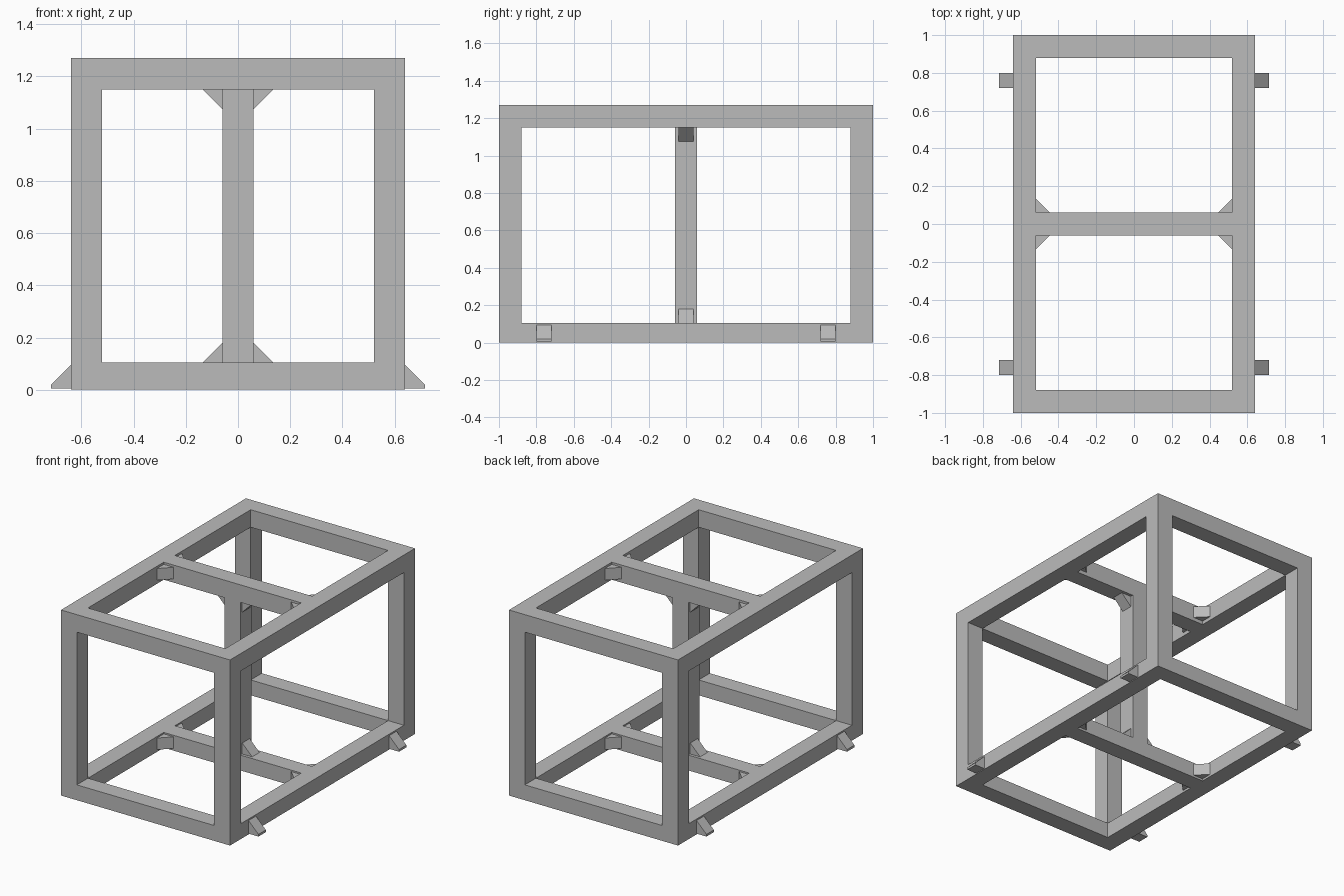
import bpy
import bmesh
from mathutils import Matrix, Vector

cube = bpy.data.objects.get("Cube")
if cube:
    bpy.data.objects.remove(cube, do_unlink=True)

# Overall sizes
W, D, H = 0.64, 1.0, 1.27      # half width, half depth, height
BEAM = 0.12                    # beam thickness
LOW, HIGH = 0.105, 1.15        # top of bottom rails, underside of top rails
IN_X, IN_Y, HALF = W - BEAM, D - BEAM, BEAM / 2
LEG, LIP, THICK = 0.075, 0.015, 0.08   # gusset size

grey = bpy.data.materials.new("painted grey")
grey.use_nodes = True
colour = (0.5, 0.5, 0.5, 1)
grey.diffuse_color = colour
grey.node_tree.nodes["Principled BSDF"].inputs["Base Color"].default_value = colour


def add_object(name, bm):
    bmesh.ops.recalc_face_normals(bm, faces=bm.faces)
    mesh = bpy.data.meshes.new(name)
    bm.to_mesh(mesh)
    bm.free()
    mesh.materials.append(grey)
    obj = bpy.data.objects.new(name, mesh)
    bpy.context.collection.objects.link(obj)
    return obj


def box(name, low, high):
    low, high = Vector(low), Vector(high)
    bm = bmesh.new()
    bmesh.ops.create_cube(bm, size=1, matrix=Matrix.Translation((low + high) / 2)
                          @ Matrix.Diagonal((high - low).to_4d()))
    return add_object(name, bm)


def gusset(name, corner, along, up):
    """Clipped triangular block filling the corner between two directions."""
    corner, along, up = Vector(corner), Vector(along), Vector(up)
    side = along.cross(up) * THICK
    profile = [(0, 0), (LEG, 0), (LEG, LIP), (0, LEG + LIP)]
    bm = bmesh.new()
    face = bm.faces.new([bm.verts.new(corner - side / 2 + along * a + up * b)
                         for a, b in profile])
    ext = bmesh.ops.extrude_face_region(bm, geom=[face])
    bmesh.ops.translate(bm, vec=side,
                        verts=[v for v in ext["geom"] if isinstance(v, bmesh.types.BMVert)])
    return add_object(name, bm)


# Outer frame with crossbeams: a solid block with the openings cut through
frame = box("frame", (-W, -D, 0), (W, D, H))
cutters = [
    box("side_opening", (-W - 1, -IN_Y, LOW), (W + 1, IN_Y, HIGH)),
    box("end_opening", (-IN_X, -D - 1, LOW), (IN_X, D + 1, HIGH)),
    box("front_bay_opening", (-IN_X, -IN_Y, -1), (IN_X, -HALF, H + 1)),
    box("back_bay_opening", (-IN_X, HALF, -1), (IN_X, IN_Y, H + 1)),
]
for cutter in cutters:
    cutter.hide_render = True
    mod = frame.modifiers.new(cutter.name, "BOOLEAN")
    mod.operation = "DIFFERENCE"
    mod.solver = "EXACT"
    mod.object = cutter
bpy.context.view_layer.objects.active = frame
for cutter in cutters:
    bpy.ops.object.modifier_apply(modifier=cutter.name)
    bpy.data.objects.remove(cutter, do_unlink=True)

# Centre post between the crossbeams
box("centre_post", (-HALF, -HALF, LOW), (HALF, HALF, HIGH))

for sx, x_name in ((1, "left"), (-1, "right")):
    # Braces at the foot and head of the centre post
    gusset(f"post_foot_brace_{x_name}", (sx * HALF, 0, LOW - LIP), (sx, 0, 0), (0, 0, 1))
    gusset(f"post_head_brace_{x_name}", (sx * HALF, 0, HIGH + LIP), (sx, 0, 0), (0, 0, -1))
    for sy, y_name in ((-1, "front"), (1, "back")):
        # Floor brackets on the outside of the bottom rails
        gusset(f"floor_bracket_{y_name}_{x_name}", (sx * W, sy * 0.76, 0.005),
               (sx, 0, 0), (0, 0, 1))
        # Flat corner braces between crossbeams and side rails
        for z, z_name in ((0.055, "lower"), (1.215, "upper")):
            gusset(f"{z_name}_corner_brace_{y_name}_{x_name}",
                   (sx * (IN_X + LIP), sy * HALF, z), (0, sy, 0), (-sx, 0, 0))
